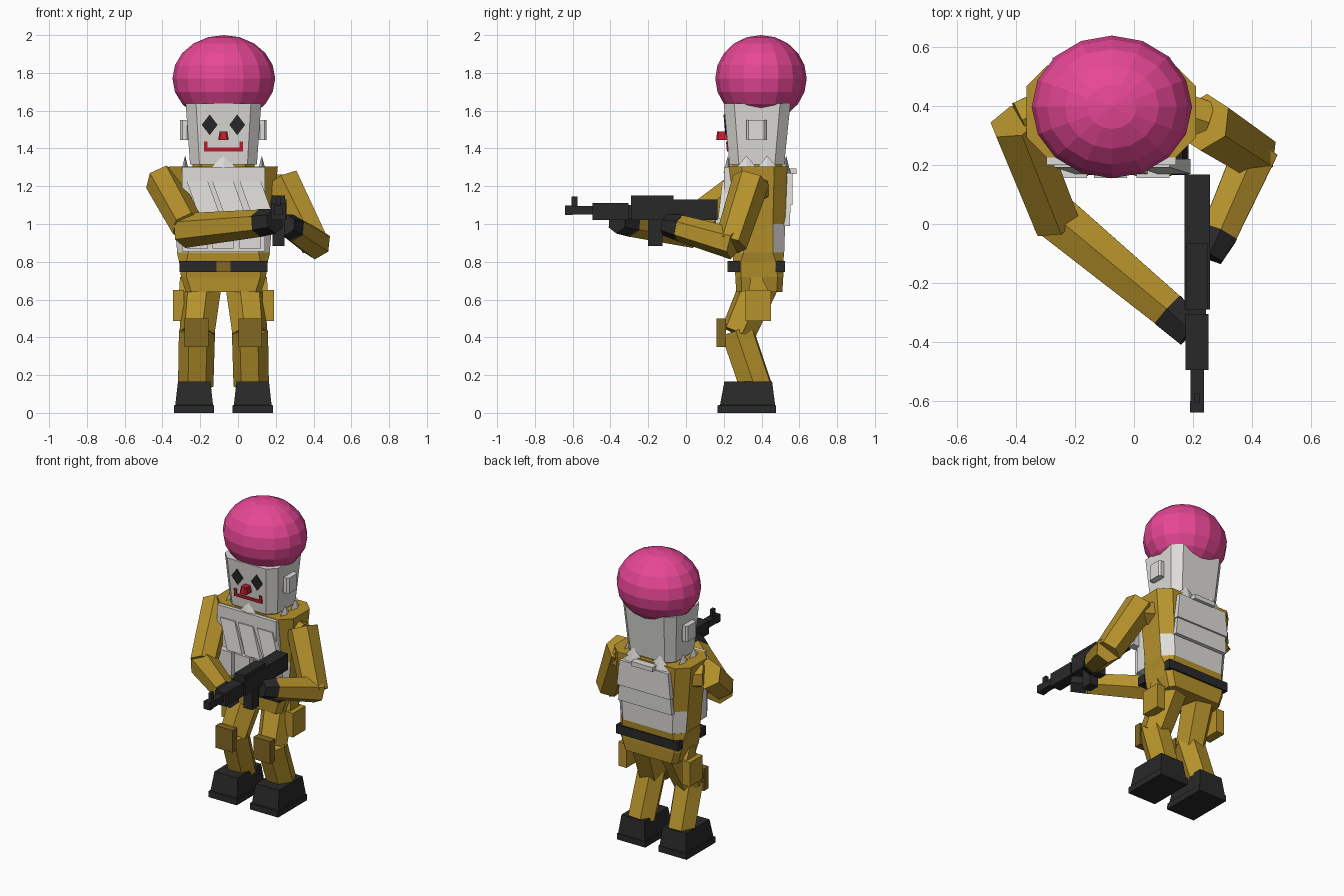
import bpy, bmesh
from mathutils import Vector, Matrix

cube = bpy.data.objects.get("Cube")
if cube:
    bpy.data.objects.remove(cube, do_unlink=True)

CX = -0.077  # body centre line


def material(name, r, g, b):
    m = bpy.data.materials.new(name)
    m.use_nodes = True
    m.diffuse_color = (r, g, b, 1)
    m.node_tree.nodes["Principled BSDF"].inputs["Base Color"].default_value = (r, g, b, 1)
    return m


MUSTARD = material("mustard cloth", 0.47, 0.29, 0.025)
BROWN = material("dark mustard", 0.22, 0.135, 0.016)
WHITE = material("off white", 0.73, 0.72, 0.69)
PINK = material("pink hair", 0.82, 0.065, 0.31)
BLACK = material("charcoal", 0.022, 0.022, 0.023)
RED = material("red paint", 0.53, 0.012, 0.028)


def finish(name, bm, *mats):
    bmesh.ops.recalc_face_normals(bm, faces=bm.faces[:])
    mesh = bpy.data.meshes.new(name)
    bm.to_mesh(mesh)
    bm.free()
    for m in mats:
        mesh.materials.append(m)
    ob = bpy.data.objects.new(name, mesh)
    bpy.context.collection.objects.link(ob)
    return ob


def bridge(bm, rings):
    rings = [[bm.verts.new(p) for p in r] for r in rings]
    n = len(rings[0])
    for a, b in zip(rings, rings[1:]):
        for i in range(n):
            j = (i + 1) % n
            bm.faces.new((a[i], a[j], b[j], b[i]))
    bm.faces.new(rings[0])
    bm.faces.new(rings[-1])


def loft(name, levels, *mats):
    """Stack of chamfered rectangles: (z, x centre, half width, y0, y1, chamfer)."""
    bm = bmesh.new()
    rings = []
    for z, x, w, y0, y1, c in levels:
        ring = []
        for sx, sy in ((-1, -1), (1, -1), (1, 1), (-1, 1)):
            px, py = x + sx * w, (y0 if sy < 0 else y1)
            pair = [(px, py - sy * c, z), (px - sx * c, py, z)]
            if c == 0:
                pair = pair[:1]
            ring += pair if sx * sy > 0 else pair[::-1]
        rings.append(ring)
    bridge(bm, rings)
    return finish(name, bm, *mats)


def box(name, x0, x1, y0, y1, z0, z1, mat, chamfer=0):
    x, w = (x0 + x1) / 2, (x1 - x0) / 2
    return loft(name, [(z0, x, w, y0, y1, chamfer), (z1, x, w, y0, y1, chamfer)], mat)


def limb(name, a, b, ra, rb, mat, sides=6, roll='Y'):
    a, b = Vector(a), Vector(b)
    d = b - a
    bm = bmesh.new()
    bmesh.ops.create_cone(bm, cap_ends=True, segments=sides, radius1=ra, radius2=rb, depth=d.length,
                          matrix=Matrix.Translation((a + b) / 2) @ d.to_track_quat('Z', roll).to_matrix().to_4x4())
    return finish(name, bm, mat)


def face_plate(name, outline, mat):
    """Thin painted plate that follows the sloping face."""
    bm = bmesh.new()
    slope = lambda z: 0.2 + (1.635 - z) * 0.095
    bridge(bm, [[(x, slope(z) + dy, z) for x, z in outline] for dy in (-0.007, 0.002)])
    return finish(name, bm, mat)


# Hair
bm = bmesh.new()
bmesh.ops.create_uvsphere(bm, u_segments=16, v_segments=10, radius=1,
                          matrix=Matrix.Translation((-0.075, 0.397, 1.77)) @ Matrix.Diagonal((0.272, 0.242, 0.23, 1)))
finish("hair", bm, PINK)

# Head and face
loft("head", [(1.315, CX, 0.177, 0.23, 0.52, 0.05), (1.638, CX, 0.2, 0.2, 0.553, 0.055)], WHITE)
for s, side in ((-1, "right"), (1, "left")):
    x = CX + s * 0.205
    box(side + "_ear", x - 0.024, x + 0.024, 0.32, 0.425, 1.445, 1.55, WHITE, 0.012)
    e = CX + s * 0.073
    face_plate(side + "_eye", [(e - 0.042, 1.525), (e, 1.47), (e + 0.042, 1.525), (e, 1.58)], BLACK)
loft("nose", [(1.445, CX, 0.028, 0.16, 0.23, 0.008), (1.49, CX, 0.02, 0.165, 0.23, 0.008)], RED)
u = 0.104
face_plate("mouth", [(CX - u, 1.385), (CX + u, 1.385), (CX + u, 1.438), (CX + u - 0.02, 1.438),
                     (CX + u - 0.02, 1.405), (CX - u + 0.02, 1.405), (CX - u + 0.02, 1.438),
                     (CX - u, 1.438)], RED)

# Torso: mustard, with the lower front and back white
torso = loft("torso", [(0.85, CX, 0.245, 0.245, 0.52, 0.06), (1.0, CX, 0.258, 0.24, 0.525, 0.065),
                       (1.305, CX, 0.288, 0.225, 0.537, 0.07)], MUSTARD, WHITE)
for p in torso.data.polygons:
    p.material_index = int(0.86 < p.center.z < 1 and abs(p.normal.y) > 0.3)
box("neck", CX - 0.165, CX + 0.165, 0.24, 0.51, 1.29, 1.33, MUSTARD, 0.05)

# Pointed collar
points = [(0, 0.222, 0), (-0.1, 0.53, 0), (0.1, 0.53, 0)]
points += [(s * 0.203, y, 1) for s in (-1, 1) for y in (0.32, 0.43)]
for i, (x, y, sideways) in enumerate(points):
    ob = limb("collar_point_%d" % i, (0, 0, -0.045), (0, 0, 0.045), 0.095, 0.002, WHITE, 4)
    ob.data.transform(Matrix.Diagonal((0.25, 0.8, 1, 1) if sideways else (1, 0.25, 1, 1)))
    ob.location = (CX + x, y, 1.315)

# Vest: chest plate, slanted magazine pouches, belly pouches, back pack
box("vest_front", CX - 0.22, CX + 0.22, 0.2, 0.27, 0.855, 1.302, WHITE)
for i, x in enumerate((-0.215, -0.08, 0.065)):
    loft("chest_pouch_%d" % i, [(1.03, x + 0.07, 0.056, 0.17, 0.22, 0),
                                (1.225, x, 0.056, 0.192, 0.22, 0)], WHITE)
    box("belly_pouch_%d" % i, x - 0.056, x + 0.056, 0.156, 0.22, 0.87, 1.03, WHITE)
loft("back_pack", [(0.99, CX, 0.2, 0.5, 0.55, 0), (1.27, CX, 0.18, 0.5, 0.558, 0)], WHITE)
loft("pack_flap", [(1.1, CX, 0.2, 0.53, 0.565, 0), (1.27, CX, 0.182, 0.53, 0.563, 0)], WHITE)
box("pack_handle", CX - 0.08, CX + 0.08, 0.53, 0.585, 1.265, 1.295, WHITE)

# Hips and belt
loft("hips", [(0.64, CX, 0.2, 0.265, 0.51, 0.03), (0.72, CX, 0.225, 0.262, 0.515, 0.03),
              (0.8, CX, 0.235, 0.25, 0.515, 0.04), (0.85, CX, 0.247, 0.245, 0.52, 0.06)], MUSTARD)
box("belt_front", CX - 0.232, CX + 0.232, 0.225, 0.285, 0.745, 0.805, BLACK)
box("belt_back", CX - 0.232, CX + 0.232, 0.475, 0.525, 0.745, 0.805, BLACK)
box("belt_buckle", CX - 0.037, CX + 0.037, 0.219, 0.23, 0.747, 0.803, BROWN)

# Legs, knee pads, thigh pouches, boots
for s, side in ((-1, "right"), (1, "left")):
    hip, knee, ankle = (CX + s * 0.108, 0.405, 0.72), (CX + s * 0.14, 0.275, 0.42), (CX + s * 0.147, 0.37, 0.14)
    limb(side + "_thigh", hip, knee, 0.108, 0.096, MUSTARD, roll='X')
    limb(side + "_shin", (knee[0], knee[1] - 0.005, 0.435), ankle, 0.096, 0.094, MUSTARD, roll='X')
    x = CX + s * 0.142
    box(side + "_knee_pad", x - 0.063, x + 0.063, 0.162, 0.212, 0.35, 0.5, BROWN)
    x = CX + s * 0.238
    box(side + "_thigh_pouch", x - 0.03, x + 0.03, 0.315, 0.45, 0.487, 0.65, MUSTARD)
    x = CX + s * 0.21
    loft(side + "_pouch_strap", [(0.64, x, 0.025, 0.33, 0.44, 0), (0.72, x, 0.02, 0.345, 0.4, 0)], MUSTARD)
    x = CX + s * 0.155
    loft(side + "_boot", [(0.0, x, 0.106, 0.166, 0.476, 0), (0.04, x, 0.106, 0.168, 0.476, 0),
                          (0.041, x, 0.1, 0.18, 0.472, 0), (0.165, x, 0.086, 0.203, 0.456, 0)], BLACK)

# Arms and hands
limb("right_shoulder", (-0.27, 0.4, 1.2), (-0.385, 0.35, 1.21), 0.08, 0.075, MUSTARD)
limb("right_upper_arm", (-0.4, 0.35, 1.23), (-0.265, 0.01, 0.985), 0.095, 0.088, MUSTARD)
limb("right_forearm", (-0.285, 0.04, 0.965), (0.125, -0.3, 1.005), 0.092, 0.072, MUSTARD)
limb("right_hand", (0.115, -0.292, 1.005), (0.195, -0.365, 1.015), 0.074, 0.066, BLACK)
limb("left_shoulder", (0.12, 0.39, 1.19), (0.25, 0.345, 1.18), 0.08, 0.08, MUSTARD)
limb("left_upper_arm", (0.237, 0.345, 1.232), (0.407, 0.235, 0.89), 0.1, 0.088, MUSTARD)
limb("left_forearm", (0.415, 0.255, 0.895), (0.285, -0.04, 0.98), 0.085, 0.07, MUSTARD)
limb("left_hand", (0.29, -0.03, 0.978), (0.252, -0.11, 0.995), 0.072, 0.057, BLACK)

# Gun
G = 0.214
for name, w, y0, y1, z0, z1 in (
        ("gun_stock", 0.043, -0.05, 0.168, 1.02, 1.13), ("gun_receiver", 0.043, -0.29, -0.05, 1.02, 1.13),
        ("gun_rail", 0.036, -0.29, -0.065, 1.13, 1.152), ("gun_neck", 0.03, -0.32, -0.28, 1.03, 1.1),
        ("gun_handguard", 0.039, -0.495, -0.305, 1.022, 1.112), ("gun_barrel", 0.023, -0.615, -0.49, 1.05, 1.095),
        ("gun_muzzle", 0.024, -0.64, -0.6, 1.047, 1.098), ("gun_sight", 0.01, -0.605, -0.575, 1.09, 1.146),
        ("gun_magazine", 0.032, -0.2, -0.125, 0.883, 1.03), ("gun_grip", 0.028, -0.105, -0.05, 0.93, 1.03)):
    box(name, G - w, G + w, y0, y1, z0, z1, BLACK)
